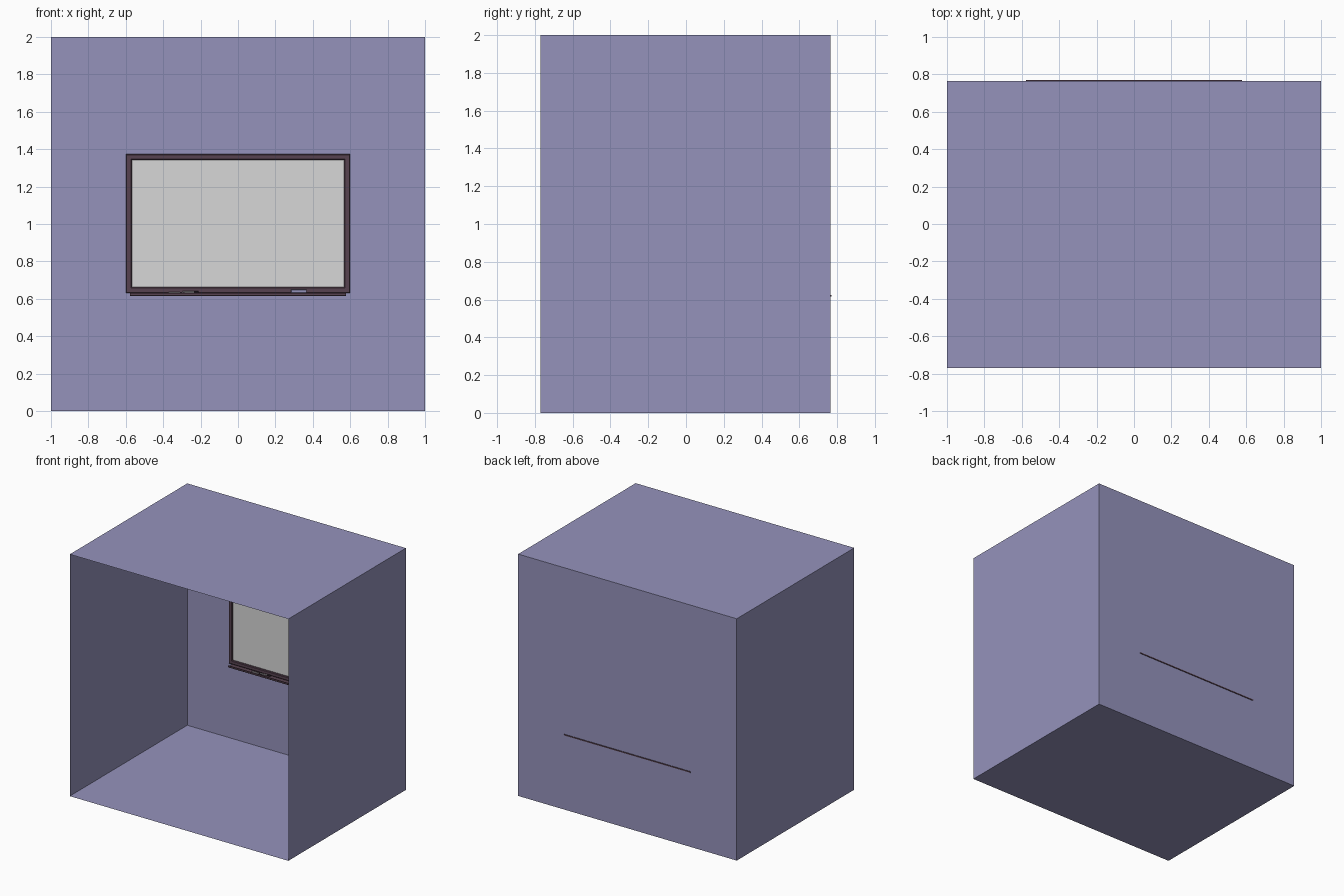
import bpy, bmesh, math
from mathutils import Matrix

if "Cube" in bpy.data.objects:
    bpy.data.objects.remove(bpy.data.objects["Cube"])

def mat(name, rgb):
    m = bpy.data.materials.new(name)
    m.diffuse_color = (*rgb, 1)
    m.use_nodes = True
    m.node_tree.nodes["Principled BSDF"].inputs["Base Color"].default_value = m.diffuse_color
    return m

WALL = mat("lavender wall", (0.30, 0.29, 0.50))
FRAME = mat("dark plum frame", (0.095, 0.055, 0.08))
BOARD = mat("board white", (0.68, 0.68, 0.68))
ERASER = mat("eraser lilac", (0.30, 0.29, 0.50))
DARK = mat("marker black", (0.03, 0.02, 0.03))
PEN = mat("marker grey", (0.4, 0.38, 0.4))

BACK = 0.765  # back wall plane

def finish(name, bm, m):
    me = bpy.data.meshes.new(name)
    bm.to_mesh(me)
    bm.free()
    me.materials.append(m)
    ob = bpy.data.objects.new(name, me)
    bpy.context.collection.objects.link(ob)
    return ob

def box(name, lo, hi, m, bevel=0):
    bm = bmesh.new()
    bmesh.ops.create_cube(bm, size=1)
    for v in bm.verts:
        v.co = [(a + b) / 2 + c * (b - a) for a, b, c in zip(lo, hi, v.co)]
    if bevel:
        bmesh.ops.bevel(bm, geom=bm.edges[:], offset=bevel, segments=1, affect='EDGES')
    return finish(name, bm, m)

def pen(name, x, y, z, length, r, m, angle=0):
    bm = bmesh.new()
    rot = Matrix.Rotation(angle, 4, 'Z') @ Matrix.Rotation(math.pi / 2, 4, 'Y')
    bmesh.ops.create_cone(bm, cap_ends=True, segments=10, radius1=r, radius2=r, depth=length,
                          matrix=Matrix.Translation((x, y, z)) @ rot)
    return finish(name, bm, m)

# room shell, open at the front
room = box("room_shell", (-1, -0.77, 0), (1, BACK, 2), WALL)
bm = bmesh.new()
bm.from_mesh(room.data)
bm.normal_update()
bmesh.ops.delete(bm, geom=[f for f in bm.faces if f.normal.y < -0.9], context='FACES')
bm.to_mesh(room.data)
bm.free()

# mitred picture-style frame: (inset, y) profile swept round the rectangle
X, Z0, Z1 = 0.60, 0.63, 1.375
profile = [(0, BACK), (0, 0.738), (0.005, 0.733), (0.027, 0.733), (0.032, 0.738), (0.032, BACK)]
bm = bmesh.new()
rings = []
for i, y in profile:
    rings.append([bm.verts.new(c) for c in ((-X + i, y, Z0 + i), (X - i, y, Z0 + i),
                                            (X - i, y, Z1 - i), (-X + i, y, Z1 - i))])
for a, b in zip(rings, rings[1:]):
    for k in range(4):
        n = (k + 1) % 4
        bm.faces.new((a[k], a[n], b[n], b[k]))
bmesh.ops.recalc_face_normals(bm, faces=bm.faces[:])
finish("board_frame", bm, FRAME)

# writing surface
box("writing_surface", (-0.57, 0.747, 0.66), (0.57, 0.755, 1.345), BOARD)

# tray under the board, with a raised front lip; its back just pierces the wall
section = [(0.77, 0.615), (0.702, 0.615), (0.698, 0.619), (0.698, 0.631),
           (0.704, 0.631), (0.706, 0.624), (0.77, 0.624)]
bm = bmesh.new()
f = bm.faces.new([bm.verts.new((-0.578, y, z)) for y, z in section])
ext = bmesh.ops.extrude_face_region(bm, geom=[f])
bmesh.ops.translate(bm, vec=(1.156, 0, 0),
                    verts=[g for g in ext["geom"] if isinstance(g, bmesh.types.BMVert)])
bmesh.ops.recalc_face_normals(bm, faces=bm.faces[:])
finish("marker_tray", bm, FRAME)

# eraser: felt pad and lilac body
box("eraser_felt", (0.283, 0.709, 0.624), (0.367, 0.731, 0.632), DARK)
box("eraser_body", (0.283, 0.708, 0.632), (0.367, 0.732, 0.65), ERASER, 0.002)

# markers lying in the tray
for i, (x, y, z, a) in enumerate([(-0.34, 0.715, 0.631, 0), (-0.265, 0.719, 0.635, 0.12)]):
    pen(f"marker_body_{i}", x, y, z, 0.065, 0.006, PEN, a)
    pen(f"marker_cap_{i}", x + 0.042 * math.cos(a), y + 0.042 * math.sin(a), z,
        0.025, 0.007, DARK, a)
